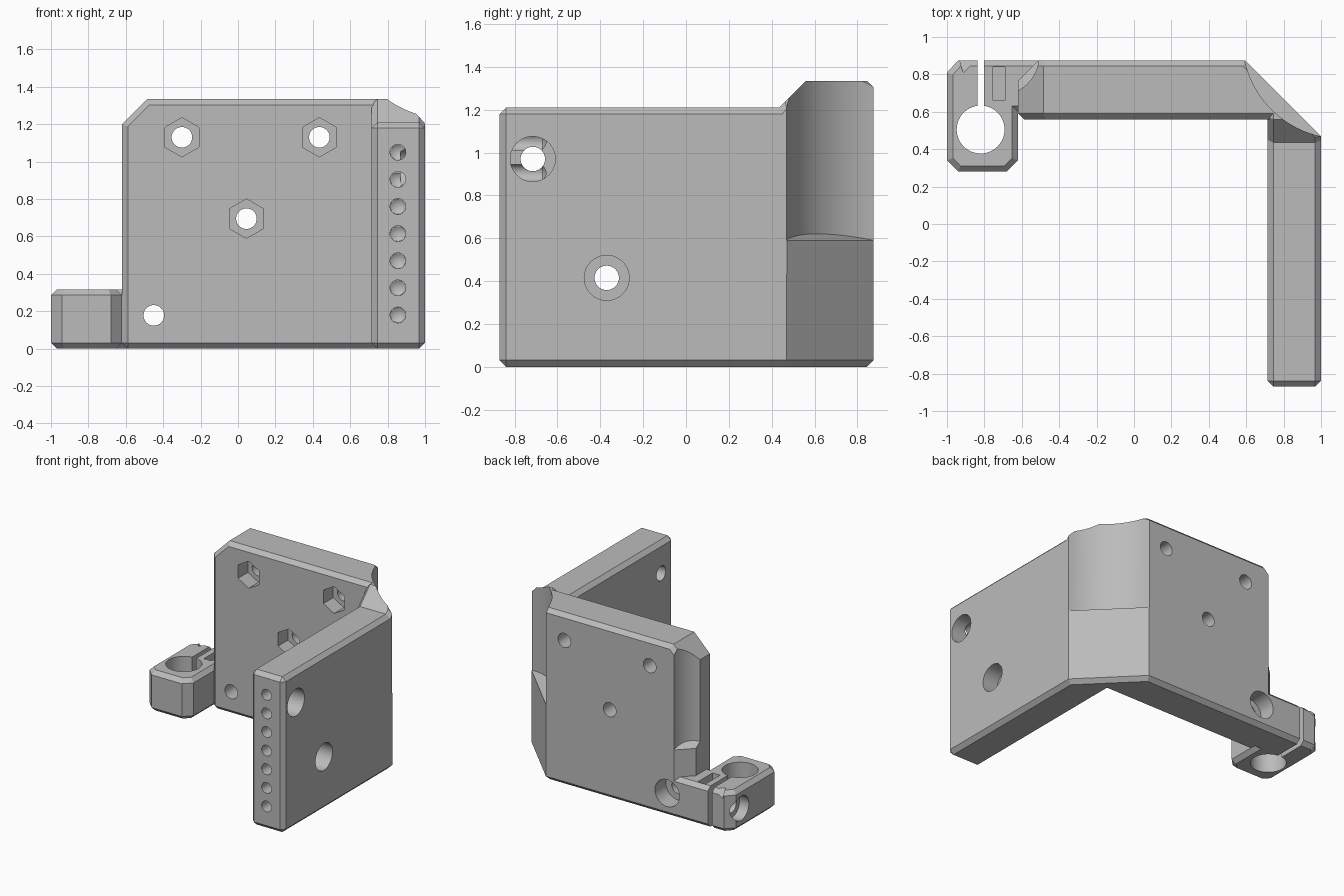
import bpy
import bmesh
from math import radians, sqrt
from mathutils import Matrix, Vector

cube = bpy.data.objects.get("Cube")
if cube:
    bpy.data.objects.remove(cube, do_unlink=True)

grey = bpy.data.materials.new("plain_grey")
grey.use_nodes = True
grey.diffuse_color = (0.5, 0.5, 0.5, 1)
grey.node_tree.nodes["Principled BSDF"].inputs["Base Color"].default_value = (0.5, 0.5, 0.5, 1)

CHAMFER = 0.031
AXES = {"x": Matrix.Rotation(radians(90), 4, "Y"),
        "y": Matrix.Rotation(radians(-90), 4, "X"),
        "z": Matrix.Identity(4)}


def to_object(name, bm):
    bmesh.ops.recalc_face_normals(bm, faces=bm.faces)
    mesh = bpy.data.meshes.new(name)
    bm.to_mesh(mesh)
    bm.free()
    obj = bpy.data.objects.new(name, mesh)
    bpy.context.collection.objects.link(obj)
    mesh.materials.append(grey)
    return obj


def prism(name, points, depth, clip=None, chamfer=CHAMFER):
    """Extrude a 3D outline, clip it with a plane, chamfer its square outer edges."""
    bm = bmesh.new()
    face = bm.faces.new([bm.verts.new(p) for p in points])
    out = bmesh.ops.extrude_face_region(bm, geom=[face])["geom"]
    bmesh.ops.translate(bm, vec=depth, verts=[g for g in out if isinstance(g, bmesh.types.BMVert)])
    if clip:
        geom = bm.verts[:] + bm.edges[:] + bm.faces[:]
        bmesh.ops.bisect_plane(bm, geom=geom, plane_co=clip[0], plane_no=clip[1], clear_outer=True)
        bmesh.ops.holes_fill(bm, edges=[e for e in bm.edges if e.is_boundary])
    bmesh.ops.recalc_face_normals(bm, faces=bm.faces)
    bm.normal_update()
    if chamfer:
        edges = [e for e in bm.edges if e.is_convex and e.calc_face_angle(0) > radians(65)]
        bmesh.ops.bevel(bm, geom=edges, offset=chamfer, offset_type="OFFSET", segments=1,
                        affect="EDGES", clamp_overlap=False)
    return to_object(name, bm)


def rod(start, axis, length, r, r_end=None, sides=48, spin=0):
    """Round or polygonal cutter running from start along an axis."""
    bm = bmesh.new()
    move = (Matrix.Translation(start) @ AXES[axis] @ Matrix.Rotation(spin, 4, "Z")
            @ Matrix.Translation((0, 0, length / 2)))
    bmesh.ops.create_cone(bm, cap_ends=True, segments=sides, radius1=r,
                          radius2=r if r_end is None else r_end, depth=length, matrix=move)
    return to_object("cutter", bm)


def box(lo, hi):
    (x, y, z), (x2, y2, z2) = lo, hi
    return prism("cutter", [(x, y, z), (x2, y, z), (x2, y2, z), (x, y2, z)], (0, 0, z2 - z), chamfer=0)


def combine(target, other, operation="DIFFERENCE"):
    mod = target.modifiers.new("combine", "BOOLEAN")
    mod.object, mod.operation, mod.solver = other, operation, "EXACT"
    bpy.context.view_layer.objects.active = target
    bpy.ops.object.modifier_apply(modifier=mod.name)
    bpy.data.objects.remove(other, do_unlink=True)


def scoop(center, r, floor, slope, edge, outward):
    """Vertical round relief whose floor falls towards the outside."""
    cutter = rod((*center, 0), "z", 1.6, r, sides=96)
    n = Vector(outward).normalized()
    for v in cutter.data.vertices:
        if v.co.z < 0.5:
            v.co.z = floor - slope * n.dot(v.co.xy - Vector(edge))
    return cutter


# Back plate with a clipped upper corner
plan = [(-0.62, 0.56), (0.91, 0.56), (0.595, 0.875), (-0.51, 0.875), (-0.62, 0.765)]
bracket = prism("bracket", [(x, y, 0) for x, y in plan], (0, 0, 1.335),
                clip=((-0.62, 0, 1.2), (-1, 0, 1)))

# Side arm rising by a ramp to the plate, with the outer corner cut diagonally
side = [(-0.87, 0), (0.875, 0), (0.875, 1.335), (0.56, 1.335), (0.435, 1.21), (-0.87, 1.21)]
arm = prism("side_arm", [(0.715, y, z) for y, z in side], (0.285, 0, 0),
            clip=((1, 0.47, 0), (1, 1, 0)))
combine(bracket, arm, "UNION")

# Clamp block
plan = [(-1, 0.34), (-0.94, 0.28), (-0.68, 0.28), (-0.62, 0.34), (-0.62, 0.6),
        (-0.4, 0.6), (-0.4, 0.875), (-0.94, 0.875), (-1, 0.81)]
clamp = prism("clamp", [(x, y, 0) for x, y in plan], (0, 0, 0.317))
combine(bracket, clamp, "UNION")

# Concave reliefs on the two rear corners
combine(bracket, scoop((1.11, 0.987), 0.53, 0.59, 0.35, (1, 0.47), (1, 1)))
combine(bracket, scoop((-0.72, 0.9), 0.212, 0.53, 0.9, (-0.62, 0.765), (-1, 1)))

# Clamp bore, slit, nut slot and cross screw
combine(bracket, rod((-0.82, 0.505, -0.1), "z", 0.6, 0.128, sides=64))
combine(bracket, box((-0.838, 0.55, -0.1), (-0.802, 1, 0.5)))
combine(bracket, box((-0.755, 0.66, 0.06), (-0.69, 0.84, 0.5)))
combine(bracket, rod((-1.1, 0.75, 0.16), "x", 0.48, 0.055))
combine(bracket, rod((-1.1, 0.75, 0.16), "x", 0.18, 0.095))

# Plate bolt holes with hexagonal nut pockets
for x, z in [(-0.3, 1.13), (0.435, 1.13), (0.045, 0.695)]:
    combine(bracket, rod((x, 0.4, z), "y", 0.7, 0.055))
    combine(bracket, rod((x, 0.4, z), "y", 0.28, 0.105, sides=6))

# Lower plate hole, counterbored from the back
combine(bracket, rod((-0.45, 0.4, 0.178), "y", 0.7, 0.055))
combine(bracket, rod((-0.45, 0.74, 0.178), "y", 0.3, 0.105))

# Arm holes, counterbored from the outside
for y, z in [(-0.715, 0.97), (-0.37, 0.415)]:
    combine(bracket, rod((0.6, y, z), "x", 0.6, 0.057))
    combine(bracket, rod((0.87, y, z), "x", 0.3, 0.105))

# Row of blind holes with drilled tips in the arm's end
for i in range(7):
    z = 0.18 + 0.145 * i
    combine(bracket, rod((0.855, -0.95, z), "y", 0.28, 0.042, sides=32))
    combine(bracket, rod((0.855, -0.672, z), "y", 0.03, 0.042, 0, sides=32))

bpy.ops.object.select_all(action="DESELECT")
bracket.select_set(True)
bpy.context.view_layer.objects.active = bracket
bpy.ops.object.shade_smooth_by_angle(angle=radians(25))
